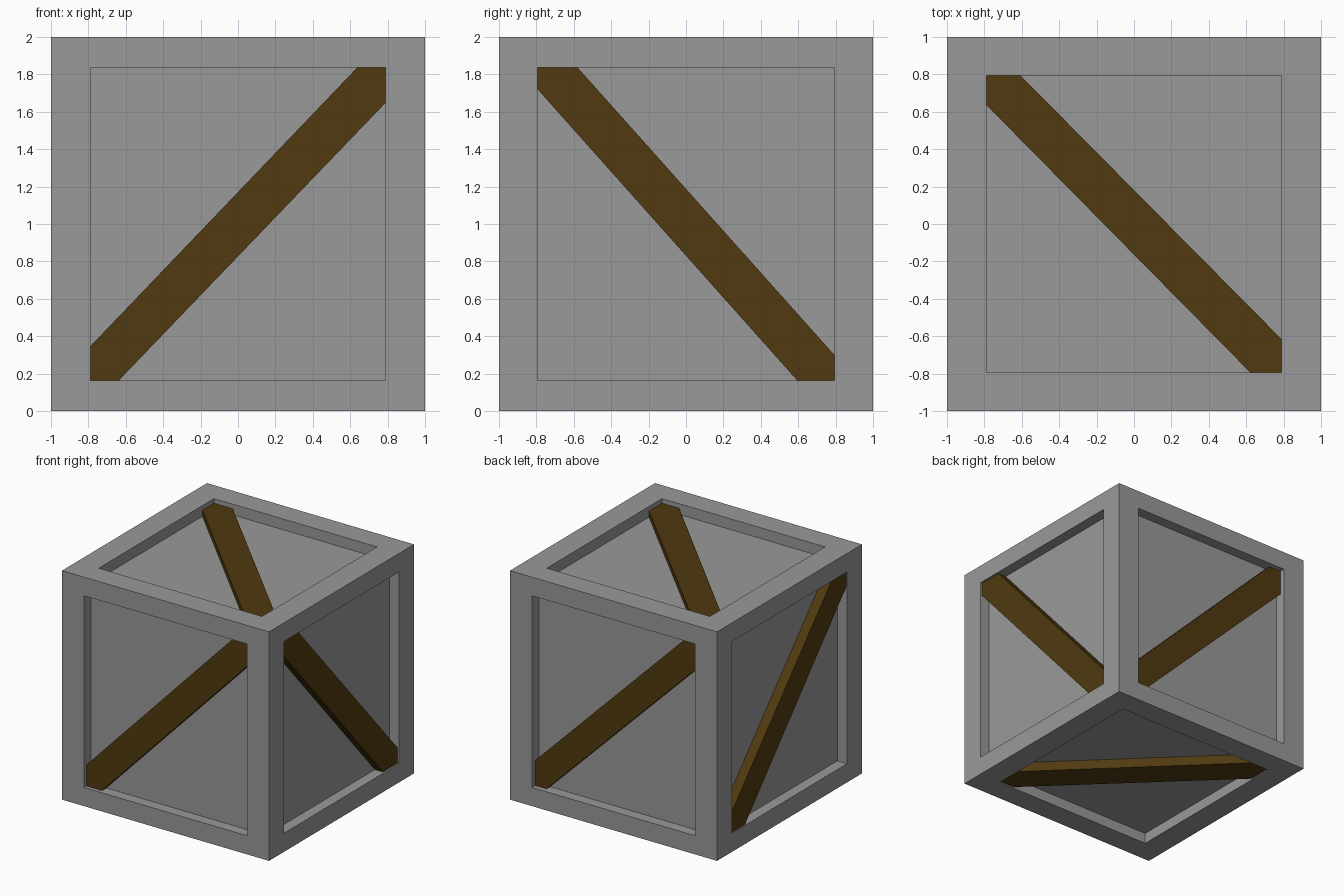
import bpy, bmesh
from mathutils import Vector

if "Cube" in bpy.data.objects:
    bpy.data.objects.remove(bpy.data.objects["Cube"], do_unlink=True)

OPENING = Vector((0.788, 0.795, 0.837))   # half size of the recess along each axis
DEPTH = 0.094                             # recess depth
CENTRE = Vector((0, 0, 1))


def material(name, colour):
    mat = bpy.data.materials.new(name)
    mat.use_nodes = True
    mat.diffuse_color = (*colour, 1)
    mat.node_tree.nodes["Principled BSDF"].inputs["Base Color"].default_value = (*colour, 1)
    return mat


def add_object(name, bm, mat):
    bmesh.ops.recalc_face_normals(bm, faces=bm.faces[:])
    mesh = bpy.data.meshes.new(name)
    bm.to_mesh(mesh)
    bm.free()
    mesh.materials.append(mat)
    obj = bpy.data.objects.new(name, mesh)
    obj.location = CENTRE
    bpy.context.collection.objects.link(obj)
    return obj


grey = material("grey_frame", (0.32, 0.32, 0.32))
brown = material("brown_wood", (0.08, 0.042, 0.005))

# Crate body: a cube whose six sides are inset, then sunk to form the frame
bm = bmesh.new()
bmesh.ops.create_cube(bm, size=2)
sides = bm.faces[:]
for level in (1, 1 - DEPTH):
    bmesh.ops.inset_individual(bm, faces=sides, thickness=0.05)
    for face in sides:
        normal = face.normal.copy()
        axis = max(range(3), key=lambda i: abs(normal[i]))
        for vert in face.verts:
            for i in range(3):
                size = level if i == axis else OPENING[i]
                vert.co[i] = size if vert.co[i] > 0 else -size
add_object("crate_body", bm, grey)


def brace(name, axis, side, slope, cut_a, cut_b, gap):
    """Diagonal plank with ends trimmed to the corners of the recess."""
    u, v = [i for i in range(3) if i != axis]
    half_u, half_v = OPENING[u], OPENING[v]
    (au, av), (bu, bv) = cut_a, cut_b
    outline = [(-half_u, -half_v), (au - half_u, -half_v), (half_u, half_v - bv),
               (half_u, half_v), (half_u - bu, half_v), (-half_u, av - half_v)]
    bm = bmesh.new()
    verts = []
    for pu, pv in outline:
        co = Vector()
        co[u], co[v], co[axis] = pu, pv * slope, side * (1 - DEPTH - 0.005)
        verts.append(bm.verts.new(co))
    base = bm.faces.new(verts)
    out = bmesh.ops.extrude_face_region(bm, geom=[base], use_keep_orig=True)
    for item in out["geom"]:
        if isinstance(item, bmesh.types.BMVert):
            item.co[axis] = side * (1 - gap)
    add_object(name, bm, brown)


# Braces: axis, side, slope, trims at the two ends, gap below the frame surface
brace("front_brace", 1, -1, 1, (0.15, 0.185), (0.15, 0.19), 0.033)
brace("back_brace", 1, 1, -1, (0.12, 0.22), (0.11, 0.22), 0.045)
brace("right_side_brace", 0, 1, -1, (0.215, 0.115), (0.2, 0.135), 0.015)
brace("left_side_brace", 0, -1, -1, (0.2, 0.13), (0.19, 0.17), 0.008)
brace("top_brace", 2, 1, -1, (0.18, 0.16), (0.165, 0.18), 0.04)
brace("bottom_brace", 2, -1, -1, (0.16, 0.21), (0.15, 0.21), 0.01)
